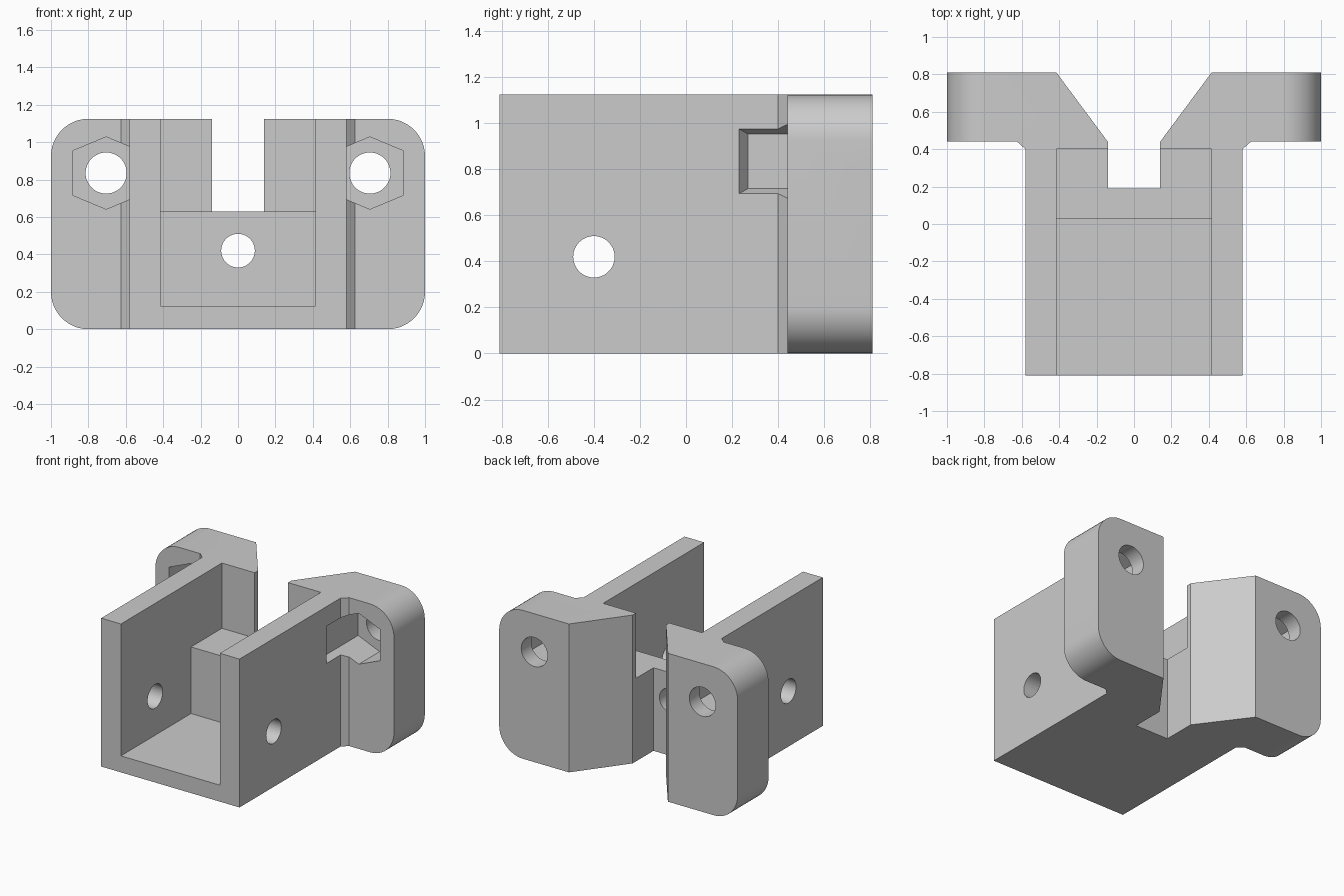
import bpy, bmesh, math
from mathutils import Vector

if "Cube" in bpy.data.objects:
    bpy.data.objects.remove(bpy.data.objects["Cube"], do_unlink=True)

HEIGHT = 1.125
BACK = 0.81
OVER = 0.1          # cutter overshoot

grey = bpy.data.materials.new("plain grey")
grey.use_nodes = True
colour = (0.6, 0.6, 0.6, 1)
grey.diffuse_color = colour
grey.node_tree.nodes["Principled BSDF"].inputs["Base Color"].default_value = colour


def prism(name, start, end):
    """Closed solid between two matching loops of points."""
    bm = bmesh.new()
    a = [bm.verts.new(p) for p in start]
    b = [bm.verts.new(p) for p in end]
    bm.faces.new(a)
    bm.faces.new(b[::-1])
    for i in range(len(a)):
        j = (i + 1) % len(a)
        bm.faces.new((a[i], b[i], b[j], a[j]))
    bmesh.ops.recalc_face_normals(bm, faces=bm.faces)
    mesh = bpy.data.meshes.new(name)
    bm.to_mesh(mesh)
    bm.free()
    mesh.materials.append(grey)
    obj = bpy.data.objects.new(name, mesh)
    bpy.context.collection.objects.link(obj)
    return obj


def box(name, low, high):
    corners = [(low[0], low[1]), (high[0], low[1]), (high[0], high[1]), (low[0], high[1])]
    return prism(name, [(x, y, low[2]) for x, y in corners],
                 [(x, y, high[2]) for x, y in corners])


def rod(name, centre, radius, axis, length):
    """Round cutter along the given axis."""
    along = Vector(axis)
    across = Vector((0, 0, 1)).cross(along)
    ring = []
    for i in range(48):
        t = math.tau * i / 48
        ring.append(Vector(centre) + radius * (math.cos(t) * across + math.sin(t) * Vector((0, 0, 1))))
    return prism(name, [p - along * length / 2 for p in ring], [p + along * length / 2 for p in ring])


def combine(target, tool, operation="DIFFERENCE"):
    tool.hide_render = True
    mod = target.modifiers.new(tool.name, "BOOLEAN")
    mod.object = tool
    mod.operation = operation
    mod.solver = "EXACT"
    bpy.context.view_layer.objects.active = target
    bpy.ops.object.modifier_apply(modifier=mod.name)
    bpy.data.objects.remove(tool, do_unlink=True)


# Body and flanges from a mirrored plan with the V notch at the back
half = [(0.58, -BACK), (0.58, 0.40), (0.625, 0.44), (1, 0.44), (1, BACK),
        (0.415, BACK), (0.14, 0.44), (0.14, 0.19)]
plan = half + [(-x, y) for x, y in reversed(half)]
bracket = prism("bracket", [(x, y, 0) for x, y in plan], [(x, y, HEIGHT) for x, y in plan])

# Rounded outer corners of the flanges
radius = 0.2
outline = []
for quarter, (sx, sz) in enumerate([(1, 1), (-1, 1), (-1, -1), (1, -1)]):
    for i in range(13):
        t = math.pi / 2 * (quarter + i / 12)
        outline.append((sx * (1 - radius) + radius * math.cos(t),
                        HEIGHT / 2 + sz * (HEIGHT / 2 - radius) + radius * math.sin(t)))
combine(bracket, prism("corner_shape", [(x, -1, z) for x, z in outline],
                       [(x, 1, z) for x, z in outline]), "INTERSECT")

# Channel, with a step at the rear
combine(bracket, box("channel_cutter", (-0.415, -1, 0.125), (0.415, 0.03, HEIGHT + OVER)))
combine(bracket, box("step_cutter", (-0.415, -0.1, 0.63), (0.415, 0.40, HEIGHT + OVER)))

# Cross pin hole and centre hole
combine(bracket, rod("pin_cutter", (0, -0.4, 0.42), 0.09, (1, 0, 0), 2))
combine(bracket, rod("centre_cutter", (0, 0.11, 0.42), 0.09, (0, 1, 0), 0.4))

# Bolt holes and nut pockets on both flanges
nut = [(0, 0.193), (0.18, 0.118), (0.18, -0.118), (0, -0.193), (-0.18, -0.118), (-0.18, 0.118)]
for side in (1, -1):
    ring = [(0.705 + x, 0.835 + z) for x, z in nut]
    combine(bracket, prism("nut_cutter",
                           [(side * x, 0.23 + 0.73 * (0.58 - x), z) for x, z in ring],
                           [(side * x, 0.69, z) for x, z in ring]))
    combine(bracket, rod("bolt_cutter", (side * 0.705, 0.75, 0.835), 0.11, (0, 1, 0), 0.4))

# Smooth curves, sharp edges
bpy.ops.object.select_all(action="DESELECT")
bracket.select_set(True)
bpy.context.view_layer.objects.active = bracket
bpy.ops.object.shade_smooth_by_angle(angle=math.radians(20))
